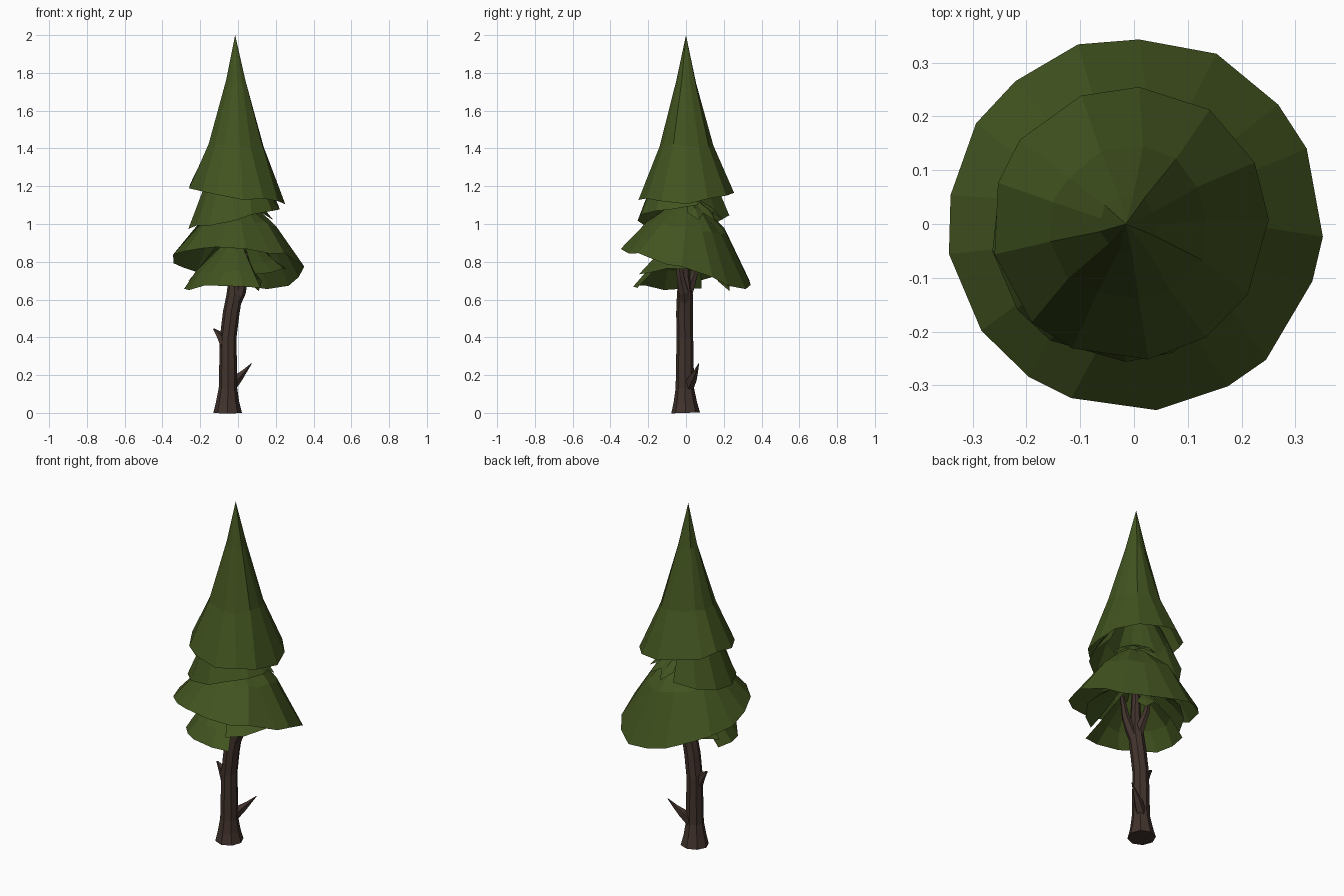
import bpy, bmesh, math, random
from mathutils import Vector

old = bpy.data.objects.get("Cube")
if old:
    bpy.data.objects.remove(old, do_unlink=True)
random.seed(4)
UP = Vector((0, 0, 1))


def material(name, rgb):
    m = bpy.data.materials.new(name)
    m.use_nodes = True
    m.diffuse_color = (*rgb, 1)
    bsdf = m.node_tree.nodes["Principled BSDF"]
    bsdf.inputs["Base Color"].default_value = (*rgb, 1)
    bsdf.inputs["Roughness"].default_value = 0.9
    return m


GREEN = material("needle green", (0.054, 0.088, 0.014))
BROWN = material("bark brown", (0.054, 0.033, 0.026))


def finish(bm, name, mat):
    mesh = bpy.data.meshes.new(name)
    bm.to_mesh(mesh)
    bm.free()
    mesh.materials.append(mat)
    ob = bpy.data.objects.new(name, mesh)
    bpy.context.collection.objects.link(ob)
    return ob


def tier(name, apex, rings, centre, tilt, segs, start=0, span=360,
         jitter=0.06, dip=(0, 0)):
    """Open needle skirt; rings are (radius, z, share of rim tilt).
    The rim sags by dip[1] around the angle dip[0]."""
    bm = bmesh.new()
    count = segs if span == 360 else segs + 1
    loops = []
    for k, (r, z, share) in enumerate(rings):
        last = k == len(rings) - 1
        loop = []
        for i in range(count):
            a = math.radians(start + span * i / segs)
            a += random.uniform(-0.07, 0.07)
            rr = r * (1 + random.uniform(-1, 1) * (0.015 if last else jitter))
            x, y = rr * math.cos(a), rr * math.sin(a)
            sag = dip[1] * max(0, math.cos(a - math.radians(dip[0]))) ** 4
            dz = share * (tilt[0] * x + tilt[1] * y - sag)
            dz += random.uniform(-0.012, 0.012)
            loop.append(bm.verts.new((centre[0] + x, centre[1] + y, z + dz)))
        loops.append(loop)
    top = bm.verts.new(apex)
    for i in range(segs):
        j = (i + 1) % count
        bm.faces.new((top, loops[0][i], loops[0][j]))
        for a, b in zip(loops, loops[1:]):
            bm.faces.new((a[i], b[i], b[j], a[j]))
    return finish(bm, name, GREEN)


def limb(name, path, sides=7):
    """Tapered bark tube along (x, y, z, radius) points."""
    bm = bmesh.new()
    pts = [Vector(p[:3]) for p in path]
    loops = []
    for k, p in enumerate(path):
        d = pts[min(k + 1, len(pts) - 1)] - pts[max(k - 1, 0)]
        q = UP.rotation_difference(d)
        loops.append([bm.verts.new(pts[k] + q @ Vector((
            p[3] * math.cos(2 * math.pi * i / sides),
            p[3] * math.sin(2 * math.pi * i / sides), 0))) for i in range(sides)])
    for a, b in zip(loops, loops[1:]):
        for i in range(sides):
            j = (i + 1) % sides
            bm.faces.new((a[i], a[j], b[j], b[i]))
    bm.faces.new(loops[0][::-1])
    bm.faces.new(loops[-1])
    return finish(bm, name, BROWN)


def sprig(name, root, tip, width):
    """Kite-shaped needle flap with a raised ridge."""
    bm = bmesh.new()
    root, tip = Vector(root), Vector(tip)
    side = (tip - root).cross(UP).normalized() * width
    mid = root.lerp(tip, 0.7)
    ridge = bm.verts.new(mid + UP * 0.02)
    ends = [bm.verts.new(v) for v in (root, mid + side, tip, mid - side)]
    for i in range(4):
        bm.faces.new((ridge, ends[i], ends[i - 1]))
    return finish(bm, name, GREEN)


# Needle skirts, top to bottom; the lowest is torn into two sheets
tier("top_skirt", (-0.015, 0, 2.0),
     [(0.054, 1.75, 0), (0.145, 1.42, 0.3), (0.257, 1.16, 1)],
     (-0.01, 0), (-0.17, 0.06), 13, jitter=0.06)
tier("second_skirt", (-0.01, 0, 1.5),
     [(0.17, 1.2, 0.3), (0.245, 1.04, 1)],
     (-0.018, -0.01), (0.22, 0.05), 10, start=105, span=270)
tier("third_skirt", (0, 0, 1.15),
     [(0.1, 1.08, 0), (0.205, 0.995, 0.4), (0.347, 0.788, 1)],
     (0, 0), (-0.07, -0.25), 17, jitter=0.05, dip=(58, 0.05))
tier("bottom_skirt_low", (0, 0, 0.95),
     [(0.1, 0.86, 0), (0.215, 0.745, 0.5), (0.283, 0.667, 1)],
     (0, 0), (0.02, 0), 6, start=160, span=135)
tier("bottom_skirt_high", (0, 0, 0.97),
     [(0.11, 0.88, 0.3), (0.2, 0.8, 0.7), (0.265, 0.733, 1)],
     (-0.005, 0), (0.11, 0.07), 9, start=288, span=240)

# Loose drooping flaps: one under the canopy, three in the opening above
sprig("low_sprig", (0.03, 0.13, 0.82), (0.11, 0.23, 0.645), 0.05)
for n, deg in enumerate((20, 50, 82)):
    a = math.radians(deg)
    sprig(f"gap_sprig_{n + 1}", (0.02 * math.cos(a), 0.02 * math.sin(a), 1.16),
          (0.2 * math.cos(a), 0.2 * math.sin(a), 1.02), 0.045)

# Trunk with flared foot, fork and broken branches
limb("trunk", [(-0.055, -0.002, 0, 0.076), (-0.055, -0.004, 0.06, 0.061),
               (-0.053, -0.006, 0.13, 0.049), (-0.052, -0.006, 0.4, 0.044),
               (-0.036, -0.008, 0.53, 0.044), (-0.018, -0.006, 0.63, 0.042),
               (-0.02, -0.01, 0.72, 0.03), (-0.02, -0.01, 0.9, 0.02)], 8)
limb("front_fork", [(-0.02, -0.005, 0.57, 0.03), (0.012, -0.012, 0.64, 0.03),
                    (0.032, -0.03, 0.72, 0.022), (0.045, -0.045, 0.85, 0.012)], 6)
limb("back_fork", [(-0.02, -0.005, 0.59, 0.03), (-0.028, 0.02, 0.66, 0.026),
                   (-0.045, 0.045, 0.74, 0.02), (-0.06, 0.06, 0.85, 0.01)], 6)
limb("low_branch", [(-0.045, 0.01, 0.13, 0.03), (0.0, 0.035, 0.185, 0.025),
                    (0.03, 0.05, 0.215, 0.014), (0.072, 0.068, 0.262, 0.002)], 5)
limb("branch_stub", [(-0.065, -0.01, 0.36, 0.035), (-0.1, -0.01, 0.415, 0.02),
                     (-0.13, -0.01, 0.445, 0.004)], 5)
